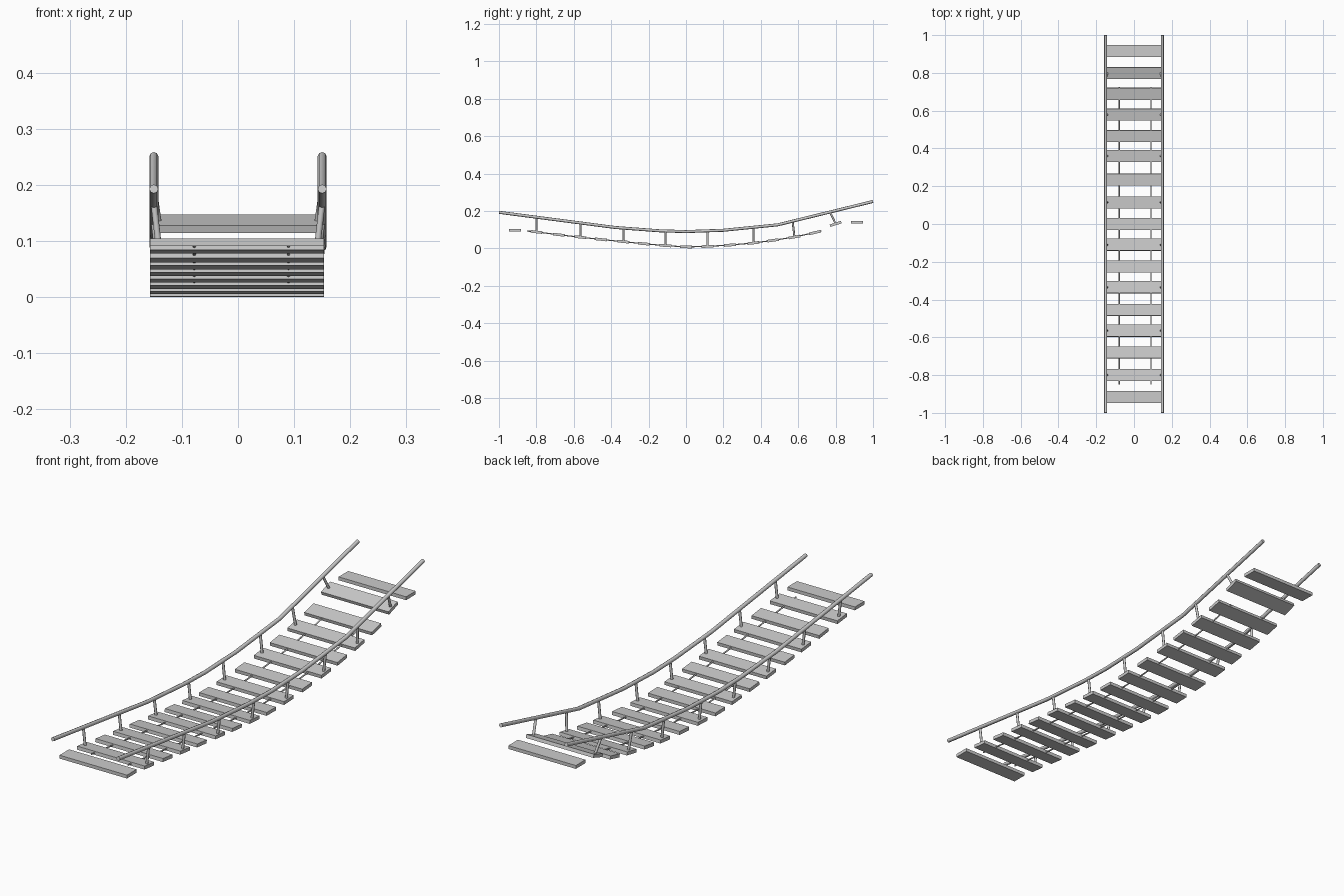
import bpy, math
from mathutils import Vector

old = bpy.data.objects.get("Cube")
if old:
    bpy.data.objects.remove(old, do_unlink=True)

GREY = (0.6, 0.6, 0.6, 1.0)
mat = bpy.data.materials.new("weathered_grey")
mat.use_nodes = True
mat.diffuse_color = GREY
mat.node_tree.nodes["Principled BSDF"].inputs["Base Color"].default_value = GREY

# Plank centres (y, z) from front to back
PLANKS = [(-.915, .098), (-.8, .088), (-.68, .073), (-.565, .06), (-.455, .048),
          (-.335, .036), (-.225, .025), (-.11, .015), (0, .008), (.115, .011),
          (.235, .018), (.36, .029), (.465, .043), (.58, .061), (.69, .085),
          (.8, .131), (.915, .139)]
# Handrail path (y, z)
RAIL = [(-1, .193), (-.38, .112), (-.14, .094), (0, .09), (.2, .097), (.49, .126), (1, .251)]
SIDE = 0.15


def rail_z(y):
    for (y0, z0), (y1, z1) in zip(RAIL, RAIL[1:]):
        if y <= y1:
            return z0 + (z1 - z0) * (y - y0) / (y1 - y0)
    return RAIL[-1][1]


def tube(name, points, radius, resolution=2):
    """Round rod along a polyline, turned into a mesh."""
    curve = bpy.data.curves.new(name, "CURVE")
    curve.dimensions = "3D"
    curve.bevel_depth = radius
    curve.bevel_resolution = resolution
    curve.use_fill_caps = True
    spline = curve.splines.new("POLY")
    spline.points.add(len(points) - 1)
    for p, co in zip(spline.points, points):
        p.co = (*co, 1)
    obj = bpy.data.objects.new(name, curve)
    bpy.context.collection.objects.link(obj)
    bpy.ops.object.select_all(action="DESELECT")
    obj.select_set(True)
    bpy.context.view_layer.objects.active = obj
    bpy.ops.object.convert(target="MESH")
    obj = bpy.context.object
    obj.data.materials.clear()
    obj.data.materials.append(mat)
    bpy.ops.object.shade_smooth_by_angle(angle=math.radians(50))
    return obj


# Planks, tilted along the sag; the two end planks lie flat
last = len(PLANKS) - 1
for i, (y, z) in enumerate(PLANKS):
    tilt = 0
    if 0 < i < last:
        (ya, za), (yb, zb) = PLANKS[i - 1], PLANKS[i + 1]
        tilt = math.atan2(zb - za, yb - ya)
    if i == last - 1:
        tilt = math.radians(18)
    if i == last - 2:
        tilt = math.radians(13)
    bpy.ops.mesh.primitive_cube_add(size=1, location=(-.002, y, z), rotation=(tilt, 0, 0))
    plank = bpy.context.object
    plank.name = f"plank_{i + 1}"
    plank.scale = (.31, .063, .014)
    plank.data.materials.append(mat)

# Two thin ropes threading the planks together
inner = PLANKS[1:-2]
rope_path = [(-.85, .093)] + inner + [(.725, .094)]
for name, x in (("right_rope", -.078), ("left_rope", .09)):
    tube(name, [(x, y, z) for y, z in rope_path], .003)

# Handrails and the posts tying them to every second plank
for side, s in (("right", -1), ("left", 1)):
    tube(f"{side}_handrail", [(s * SIDE, y, z) for y, z in RAIL], .008)
    for i in range(1, last, 2):
        y, z = PLANKS[i]
        top_y = y - (.03 if i == last - 1 else .01 if i == last - 3 else 0)
        top = Vector((s * SIDE, top_y, rail_z(top_y)))
        tube(f"{side}_post_{i // 2 + 1}", [(s * .141, y, z), top], .0055)
